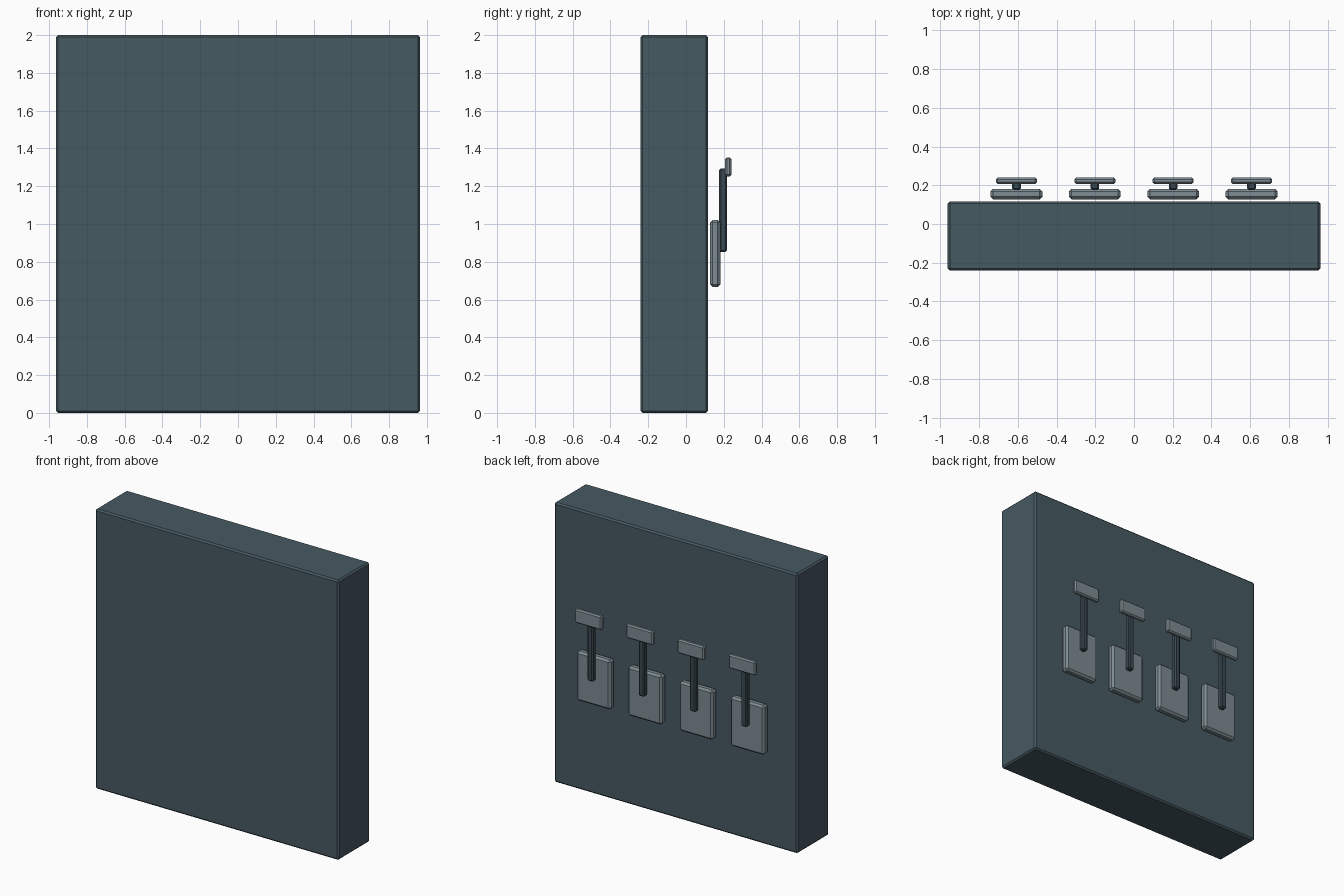
import bpy
import bmesh

if "Cube" in bpy.data.objects:
    bpy.data.objects.remove(bpy.data.objects["Cube"])


def material(name, rgb):
    m = bpy.data.materials.new(name)
    m.diffuse_color = (*rgb, 1.0)
    m.use_nodes = True
    m.node_tree.nodes["Principled BSDF"].inputs["Base Color"].default_value = m.diffuse_color
    return m


SLATE = material("slate_blue_grey", (0.062, 0.100, 0.123))
STEEL = material("light_steel", (0.205, 0.262, 0.287))
DARK = material("dark_slate", (0.042, 0.066, 0.082))


def box(name, x, y, z, mat, chamfer):
    """Chamfered block from (min, max) ranges on each axis."""
    bm = bmesh.new()
    bmesh.ops.create_cube(bm, size=1.0)
    for v in bm.verts:
        v.co = [r[0] + (c + 0.5) * (r[1] - r[0]) for r, c in zip((x, y, z), v.co)]
    bmesh.ops.bevel(bm, geom=bm.edges[:], offset=chamfer, segments=1,
                    affect='EDGES', profile=0.5)
    me = bpy.data.meshes.new(name)
    bm.to_mesh(me)
    bm.free()
    me.materials.append(mat)
    ob = bpy.data.objects.new(name, me)
    bpy.context.collection.objects.link(ob)
    return ob


def centred(cx, width):
    return (cx - width / 2, cx + width / 2)


# Main wall panel
box("wall_panel", (-0.963, 0.963), (-0.24, 0.116), (0.0, 2.0), SLATE, 0.011)

# Four switch levers on the back
for i in range(4):
    cx = (i - 1.5) * 0.405
    n = i + 1
    box(f"switch_plate_{n}", centred(cx, 0.268), (0.127, 0.182), (0.667, 1.021), STEEL, 0.014)
    box(f"lever_arm_{n}", centred(cx, 0.045), (0.176, 0.218), (0.853, 1.293), DARK, 0.008)
    box(f"lever_handle_{n}", centred(cx, 0.212), (0.207, 0.24), (1.252, 1.352), STEEL, 0.009)
